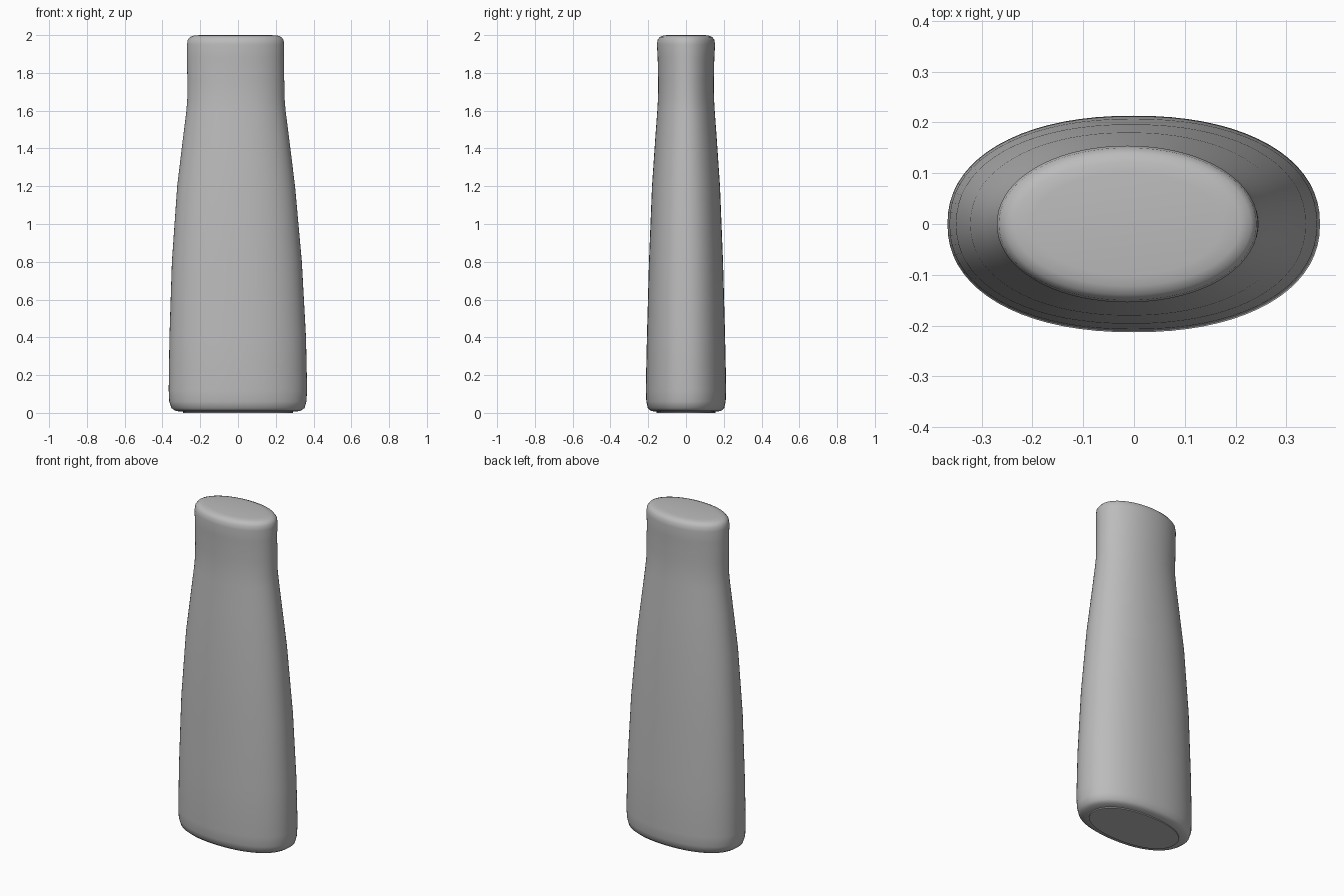
import bpy
import bmesh
from math import sin, cos, pi, copysign

cube = bpy.data.objects.get("Cube")
if cube:
    bpy.data.objects.remove(cube)

SIDES = 72

# Body sections: height, left reach, right reach, half depth, squareness
SECTIONS = [
    (0.006, 0.29, 0.29, 0.155, 2.2),
    (0.01, 0.33, 0.33, 0.185, 2.2),
    (0.025, 0.352, 0.352, 0.202, 2.2),
    (0.06, 0.364, 0.362, 0.21, 2.2),
    (0.12, 0.367, 0.366, 0.213, 2.2),
    (0.4, 0.363, 0.36, 0.207, 2.2),
    (0.8, 0.35, 0.338, 0.196, 2.2),
    (1.2, 0.322, 0.302, 0.18, 2.15),
    (1.45, 0.292, 0.271, 0.163, 2.1),
    (1.6, 0.273, 0.252, 0.152, 2.1),
    (1.67, 0.268, 0.246, 0.148, 2.05),
    (1.75, 0.268, 0.245, 0.147, 2.05),
    (1.88, 0.27, 0.243, 0.15, 2.05),
    (1.95, 0.27, 0.244, 0.154, 2.05),
    (1.975, 0.266, 0.241, 0.15, 2.05),
    (1.99, 0.254, 0.23, 0.139, 2.05),
    (1.997, 0.235, 0.21, 0.122, 2.05),
    (2.0, 0.2, 0.175, 0.1, 2.05),
]


def power(value, squareness):
    return copysign(abs(value) ** (2 / squareness), value)


def add_ring(bm, z, left, right, depth, squareness):
    """One rounded oval section, slightly offset sideways."""
    centre, half = (right - left) / 2, (right + left) / 2
    ring = []
    for i in range(SIDES):
        a = 2 * pi * i / SIDES
        x = centre + half * power(cos(a), squareness)
        ring.append(bm.verts.new((x, depth * power(sin(a), squareness), z)))
    return ring


# Oval tapering body with a short straight neck
bm = bmesh.new()
rings = [add_ring(bm, *section) for section in SECTIONS]
for low, high in zip(rings, rings[1:]):
    for i in range(SIDES):
        j = (i + 1) % SIDES
        bm.faces.new((low[i], low[j], high[j], high[i]))
bm.faces.new(rings[0][::-1])
bm.faces.new(rings[-1])

# Shallow hollow under the base
base = bmesh.ops.inset_region(bm, faces=[f for f in bm.faces if len(f.verts) == SIDES and f.normal.z <= 0
                                         and f.calc_center_median().z < 0.1], thickness=0.06)
bmesh.ops.translate(bm, verts=rings[0], vec=(0, 0, -0.006))
bmesh.ops.recalc_face_normals(bm, faces=bm.faces)

mesh = bpy.data.meshes.new("tapered_body")
bm.to_mesh(mesh)
bm.free()
body = bpy.data.objects.new("tapered_body", mesh)
bpy.context.collection.objects.link(body)

# Plain grey material
grey = bpy.data.materials.new("plain grey")
colour = (0.5, 0.5, 0.5, 1)
grey.diffuse_color = colour
grey.use_nodes = True
shader = next(n for n in grey.node_tree.nodes if n.type == "BSDF_PRINCIPLED")
shader.inputs["Base Color"].default_value = colour
mesh.materials.append(grey)

# Smooth shading
bpy.ops.object.select_all(action="DESELECT")
body.select_set(True)
bpy.context.view_layer.objects.active = body
bpy.ops.object.shade_smooth_by_angle(angle=pi / 3)
